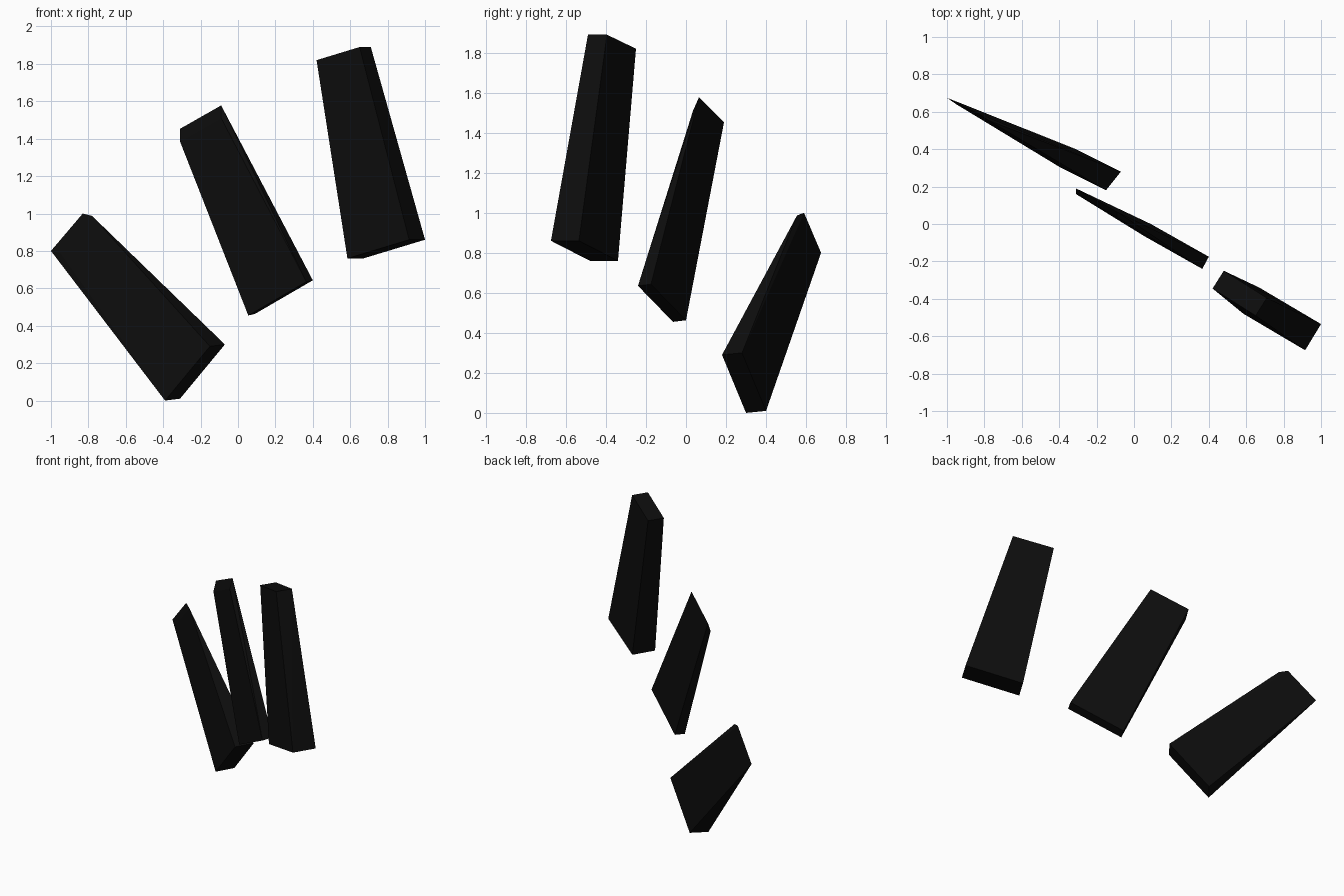
import bpy, bmesh
from mathutils import Vector

if "Cube" in bpy.data.objects:
    bpy.data.objects.remove(bpy.data.objects["Cube"])

black = bpy.data.materials.new("black")
black.diffuse_color = (0.004, 0.004, 0.004, 1)
black.use_nodes = True
black.node_tree.nodes["Principled BSDF"].inputs["Base Color"].default_value = black.diffuse_color


def slanted_bar(name, top, bottom):
    """Tapered, slightly twisted bar; each end is (corner, across, depth)."""
    bm = bmesh.new()
    for end in (top, bottom):
        corner, across, depth = map(Vector, end)
        for i in (0, 1):
            for j in (0, 1):
                bm.verts.new(corner + across * i + depth * j)
    bmesh.ops.convex_hull(bm, input=bm.verts[:])
    bmesh.ops.recalc_face_normals(bm, faces=bm.faces[:])
    mesh = bpy.data.meshes.new(name)
    bm.to_mesh(mesh)
    bm.free()
    mesh.materials.append(black)
    obj = bpy.data.objects.new(name, mesh)
    bpy.context.collection.objects.link(obj)
    return obj


# Low left bar, most tilted
slanted_bar("left_bar",
            ((-0.95, 0.64, 0.787), (0.17, -0.085, 0.2), (-0.05, 0.035, 0.013)),
            ((-0.39, 0.30, 0.0), (0.24, -0.12, 0.29), (0.08, 0.10, 0.01)))
# Middle bar
slanted_bar("middle_bar",
            ((-0.31, 0.16, 1.385), (0.22, -0.125, 0.125), (0.0, 0.03, 0.068)),
            ((0.055, -0.065, 0.455), (0.31, -0.175, 0.18), (0.035, 0.065, 0.008)))
# High right bar, most upright
slanted_bar("right_bar",
            ((0.42, -0.345, 1.82), (0.23, -0.145, 0.07), (0.06, 0.095, 0.0)),
            ((0.585, -0.48, 0.76), (0.33, -0.195, 0.1), (0.085, 0.14, 0.0)))
